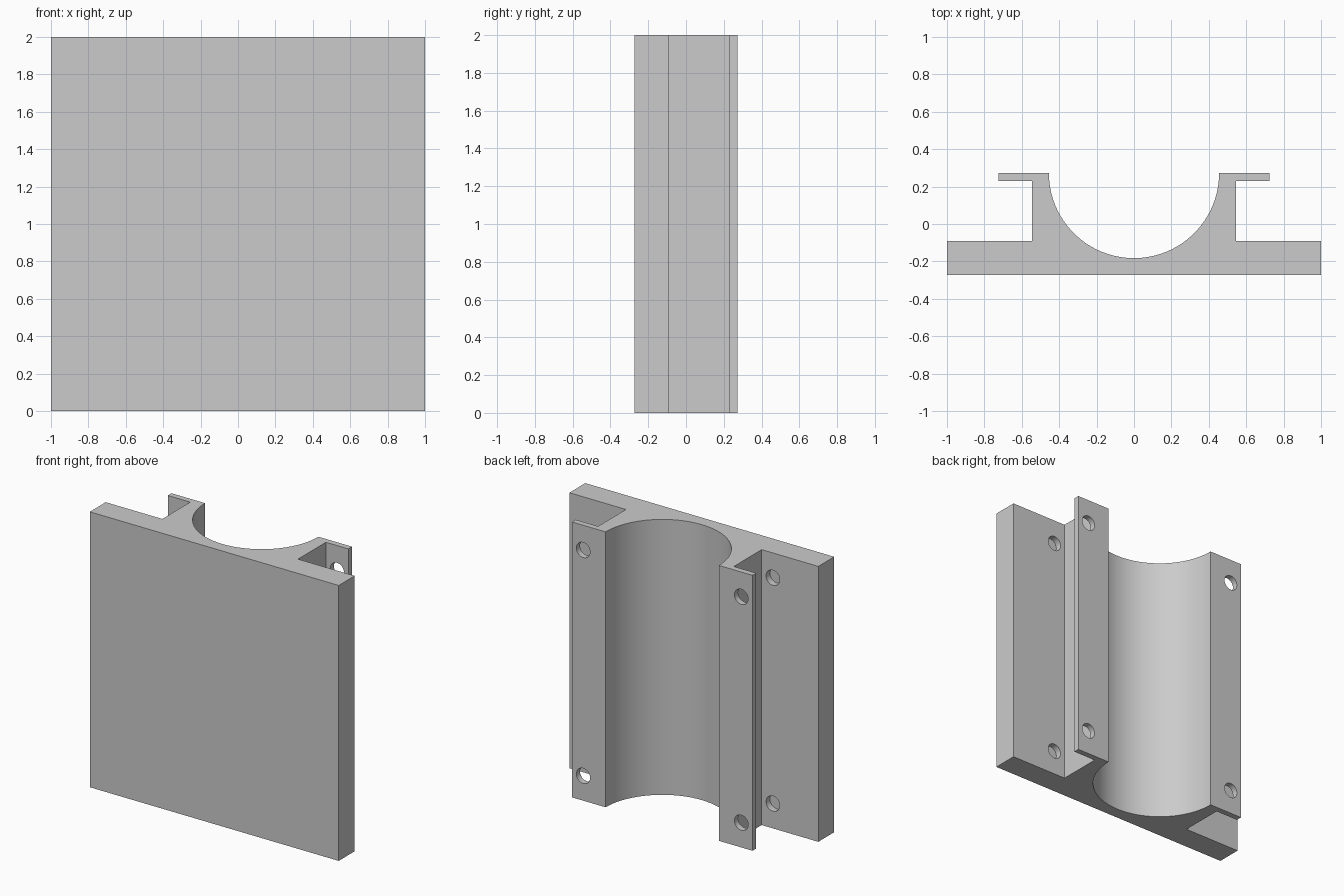
import bpy, bmesh, math
from mathutils import Matrix, Vector

cube = bpy.data.objects.get("Cube")
if cube:
    bpy.data.objects.remove(cube)

HEIGHT = 2.0
FRONT, BACK = -0.2725, 0.2725
PLATE_BACK = -0.09
FLANGE_FRONT = 0.23
WALL_X, FLANGE_X = 0.545, 0.725
RADIUS = 0.455
HOLE_R, HOLE_X, HOLE_INSET, HOLE_DEPTH = 0.055, 0.635, 0.18, 0.045

grey = bpy.data.materials.new("plain_grey")
grey.use_nodes = True
colour = (0.6, 0.6, 0.6, 1)
grey.diffuse_color = colour
grey.node_tree.nodes["Principled BSDF"].inputs["Base Color"].default_value = colour


def make_object(name, bm):
    bmesh.ops.recalc_face_normals(bm, faces=bm.faces)
    mesh = bpy.data.meshes.new(name)
    bm.to_mesh(mesh)
    bm.free()
    mesh.materials.append(grey)
    obj = bpy.data.objects.new(name, mesh)
    bpy.context.collection.objects.link(obj)
    return obj


# Bracket: mirrored half outline plus a semicircular cradle, extruded upward
half = [(1, FRONT), (1, PLATE_BACK), (WALL_X, PLATE_BACK), (WALL_X, FLANGE_FRONT),
        (FLANGE_X, FLANGE_FRONT), (FLANGE_X, BACK)]
steps = 64
arc = [(RADIUS * math.cos(math.pi * i / steps),
        BACK - RADIUS * math.sin(math.pi * i / steps)) for i in range(steps + 1)]
outline = half + arc + [(-x, y) for x, y in reversed(half)]

bm = bmesh.new()
base = bm.faces.new([bm.verts.new((x, y, 0)) for x, y in outline])
top = bmesh.ops.extrude_face_region(bm, geom=[base], use_keep_orig=True)
bmesh.ops.translate(bm, vec=Vector((0, 0, HEIGHT)),
                    verts=[v for v in top["geom"] if isinstance(v, bmesh.types.BMVert)])
bracket = make_object("cradle_bracket", bm)

# Bolt holes: through the flanges and partway into the plate
bm = bmesh.new()
start, end = PLATE_BACK - HOLE_DEPTH, BACK + 0.1
for x in (-HOLE_X, HOLE_X):
    for z in (HOLE_INSET, HEIGHT - HOLE_INSET):
        place = Matrix.Translation((x, (start + end) / 2, z)) @ Matrix.Rotation(math.pi / 2, 4, 'X')
        bmesh.ops.create_cone(bm, cap_ends=True, segments=32, radius1=HOLE_R,
                              radius2=HOLE_R, depth=end - start, matrix=place)
cutter = make_object("bolt_hole_cutter", bm)
cutter.hide_render = True

cut = bracket.modifiers.new("bolt_holes", 'BOOLEAN')
cut.operation = 'DIFFERENCE'
cut.solver = 'EXACT'
cut.object = cutter
bpy.ops.object.select_all(action='DESELECT')
bracket.select_set(True)
bpy.context.view_layer.objects.active = bracket
bpy.ops.object.modifier_apply(modifier=cut.name)
bpy.data.objects.remove(cutter)

# Smooth cradle and holes, crisp edges elsewhere
bpy.ops.object.shade_smooth_by_angle(angle=math.radians(30))
